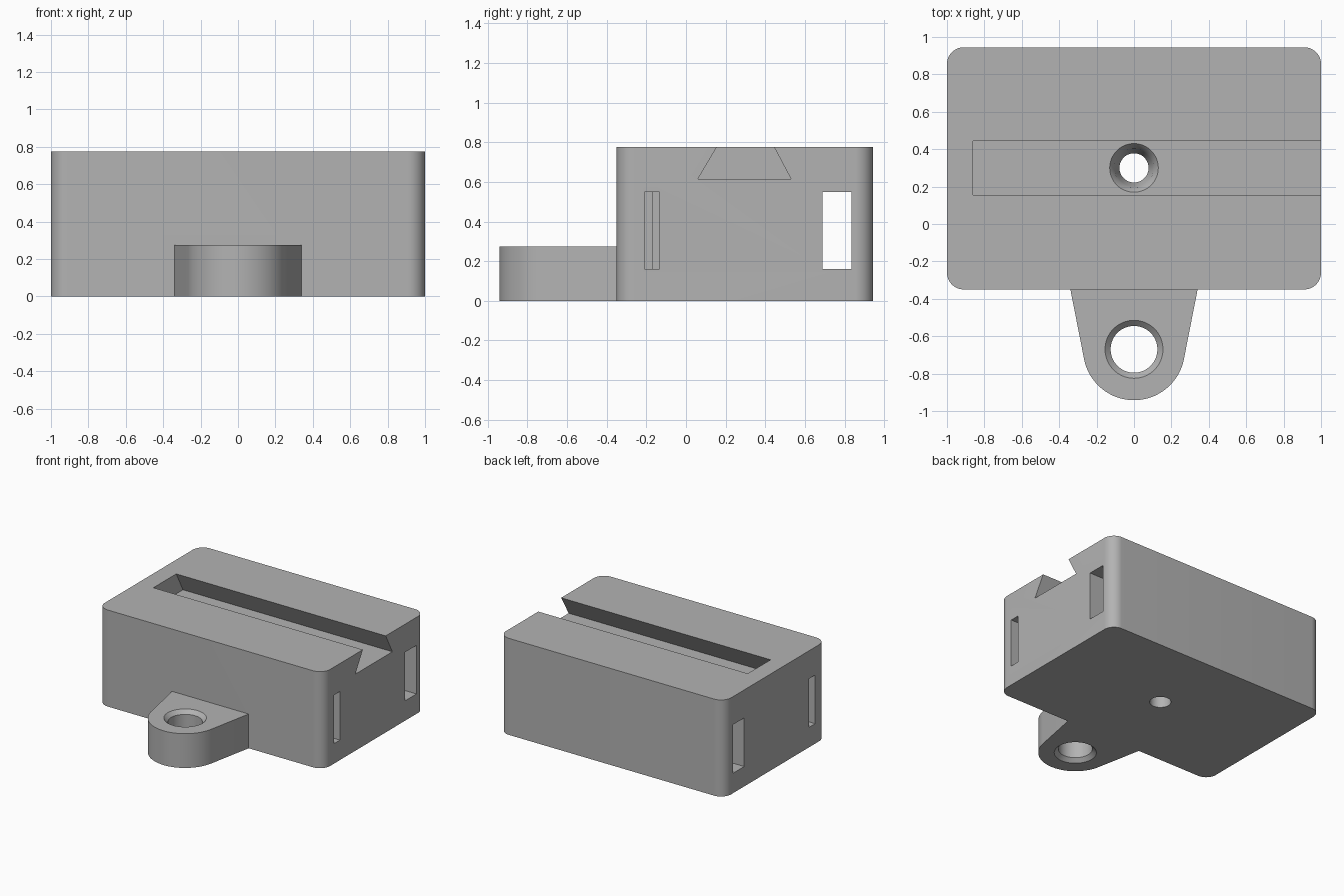
import bpy, bmesh
from math import sin, cos, radians
from mathutils import Vector

if "Cube" in bpy.data.objects:
    bpy.data.objects.remove(bpy.data.objects["Cube"])

grey = bpy.data.materials.new("mid grey")
grey.use_nodes = True
colour = (0.45, 0.45, 0.45, 1)
grey.diffuse_color = colour
grey.node_tree.nodes["Principled BSDF"].inputs["Base Color"].default_value = colour


def make_object(name, bm):
    bmesh.ops.recalc_face_normals(bm, faces=bm.faces)
    mesh = bpy.data.meshes.new(name)
    bm.to_mesh(mesh)
    bm.free()
    mesh.materials.append(grey)
    obj = bpy.data.objects.new(name, mesh)
    bpy.context.collection.objects.link(obj)
    return obj


def prism(name, points, direction):
    """Extrude a flat outline along a direction."""
    bm = bmesh.new()
    face = bm.faces.new([bm.verts.new(p) for p in points])
    new = bmesh.ops.extrude_face_region(bm, geom=[face], use_keep_orig=True)
    verts = [v for v in new["geom"] if isinstance(v, bmesh.types.BMVert)]
    bmesh.ops.translate(bm, verts=verts, vec=Vector(direction))
    return make_object(name, bm)


def box_cutter(name, x0, x1, y0, y1, z0, z1):
    return prism(name, [(x0, y0, z0), (x0, y1, z0), (x0, y1, z1), (x0, y0, z1)],
                 (x1 - x0, 0, 0))


def turned(name, x, y, profile, steps=64):
    """Stack rings of (radius, height) into a closed solid."""
    bm = bmesh.new()
    rings = [[bm.verts.new((x + r * cos(radians(360 * i / steps)),
                            y + r * sin(radians(360 * i / steps)), z))
              for i in range(steps)] for r, z in profile]
    for low, high in zip(rings, rings[1:]):
        for i in range(steps):
            j = (i + 1) % steps
            bm.faces.new((low[i], low[j], high[j], high[i]))
    bm.faces.new(rings[0])
    bm.faces.new(rings[-1])
    return make_object(name, bm)


def arc(cx, cy, r, start, end, steps):
    return [(cx + r * cos(radians(start + (end - start) * i / steps)),
             cy + r * sin(radians(start + (end - start) * i / steps)), 0)
            for i in range(steps + 1)]


def combine(target, tool, operation):
    mod = target.modifiers.new(tool.name, "BOOLEAN")
    mod.operation = operation
    mod.solver = "EXACT"
    mod.object = tool
    bpy.context.view_layer.objects.active = target
    bpy.ops.object.modifier_apply(modifier=mod.name)
    bpy.data.objects.remove(tool)


# Block with rounded upright corners
front, back, height, radius = -0.35, 0.945, 0.775, 0.09
outline = []
for cx, cy, start in ((1, back, 0), (-1, back, 90), (-1, front, 180), (1, front, 270)):
    sx, sy = (1 if cx > 0 else -1), (1 if cy > 0 else -1)
    outline += arc(cx - sx * radius, cy - sy * radius, radius, start, start + 90, 12)
block = prism("mounting_block", outline, (0, 0, height))

# Tapered lug with a round end
ear = arc(0, -0.67, 0.272, -11.4, -168.6, 40)
ear = [(0.34, front, 0)] + ear + [(-0.34, front, 0), (-0.34, -0.3, 0), (0.34, -0.3, 0)]
combine(block, prism("lug", ear, (0, 0, 0.275)), "UNION")

# Dovetail channel, open at the left end
channel = [(-0.86, y, z) for y, z in
           ((0.06, 0.615), (0.53, 0.615), (0.445, height), (0.445, 0.9),
            (0.155, 0.9), (0.155, height))]
combine(block, prism("dovetail_cutter", channel, (2, 0, 0)), "DIFFERENCE")

# Through tunnel near the back, stepped blind pockets near the front
combine(block, box_cutter("tunnel_cutter", -1.2, 1.2, 0.69, 0.835, 0.16, 0.55), "DIFFERENCE")
for side in (-1, 1):
    for depth_x, y1 in ((0.5, -0.135), (0.3, -0.17)):
        combine(block, box_cutter("pocket_cutter", side * depth_x, side * 1.2,
                                  -0.21, y1, 0.16, 0.55), "DIFFERENCE")

# Countersunk screw hole and chamfered lug hole
screw = [(0.078, -0.1), (0.078, 0.52), (0.1, 0.56), (0.105, 0.585), (0.13, 0.615), (0.13, 0.7)]
combine(block, turned("screw_cutter", 0, 0.3, screw), "DIFFERENCE")
eye = [(0.155, -0.1), (0.155, 0), (0.125, 0.03), (0.125, 0.245), (0.155, 0.275), (0.155, 0.4)]
combine(block, turned("eye_cutter", 0, -0.67, eye), "DIFFERENCE")

bpy.ops.object.select_all(action="DESELECT")
block.select_set(True)
bpy.context.view_layer.objects.active = block
bpy.ops.object.shade_smooth_by_angle(angle=radians(30))
